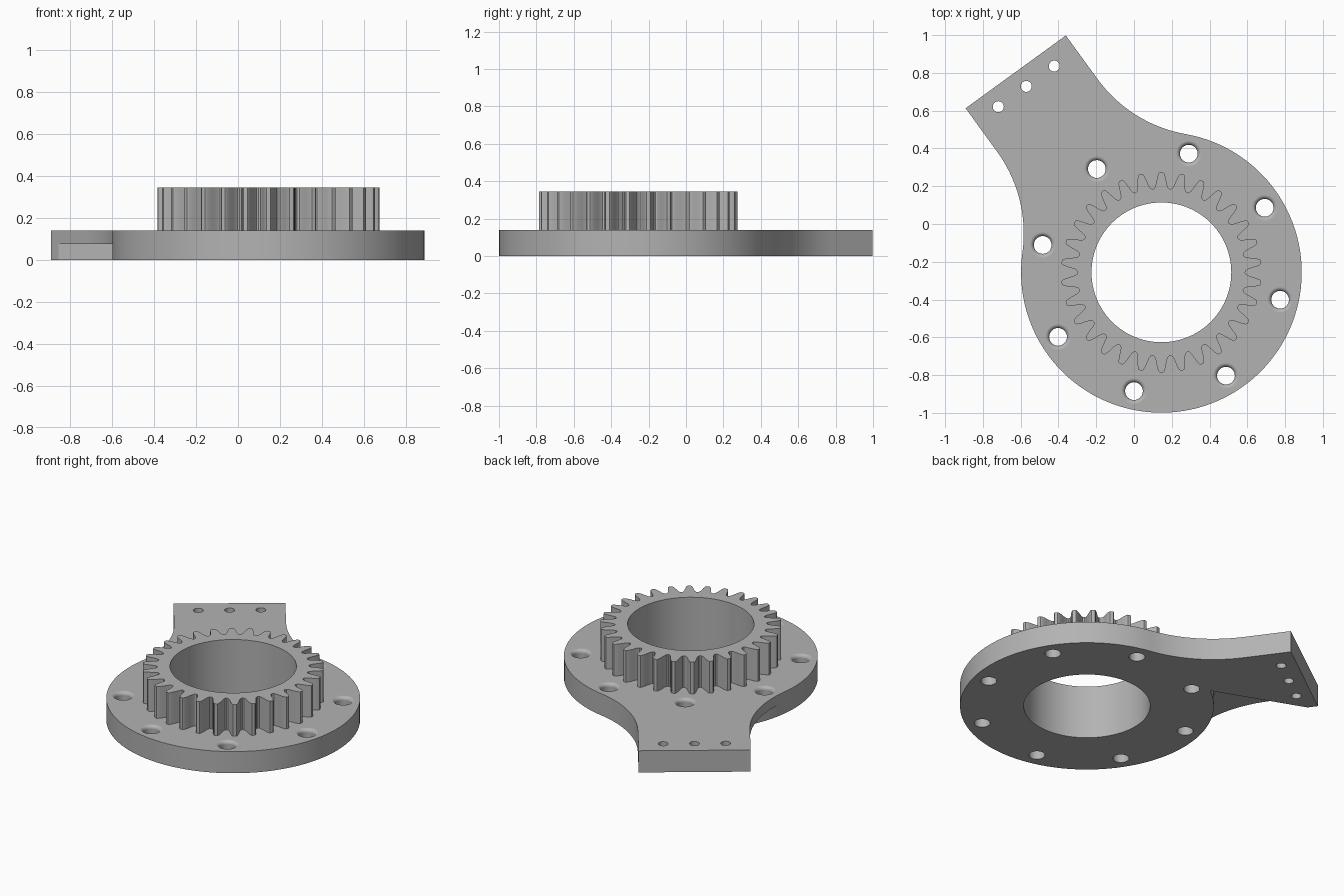
import bpy, bmesh
from math import sin, cos, radians, pi, tau
from mathutils import Vector

if "Cube" in bpy.data.objects:
    bpy.data.objects.remove(bpy.data.objects["Cube"], do_unlink=True)

CENTRE = Vector((0.145, -0.256))   # axis of the disc and gear
DISC_R, BORE_R = 0.743, 0.37
PLATE_H, TOP = 0.14, 0.345
ARM = radians(126)                 # direction of the arm
ARM_LEN, ARM_HALF = 1.312, 0.328
FILLET_R, BLEND = 0.736, radians(46)

grey = bpy.data.materials.new("plain grey")
grey.use_nodes = True
colour = (0.45, 0.45, 0.45, 1)
grey.diffuse_color = colour
grey.node_tree.nodes["Principled BSDF"].inputs["Base Color"].default_value = colour


def polar(r, a, origin=CENTRE):
    return origin + Vector((r * cos(a), r * sin(a)))


def arm_point(t, w):
    """Point t along the arm and w to its side."""
    return polar(t, ARM) + Vector((sin(ARM), -cos(ARM))) * w


def arc(r, a0, a1, n, origin=CENTRE):
    return [polar(r, a0 + (a1 - a0) * i / n, origin) for i in range(n + 1)]


def finish(name, bm):
    bmesh.ops.recalc_face_normals(bm, faces=bm.faces[:])
    mesh = bpy.data.meshes.new(name)
    bm.to_mesh(mesh)
    bm.free()
    mesh.materials.append(grey)
    obj = bpy.data.objects.new(name, mesh)
    bpy.context.collection.objects.link(obj)
    return obj


def prism(name, points, z0, z1):
    bm = bmesh.new()
    face = bm.faces.new([bm.verts.new((p.x, p.y, z0)) for p in points])
    top = bmesh.ops.extrude_face_region(bm, geom=[face])["geom"]
    bmesh.ops.translate(bm, vec=(0, 0, z1 - z0),
                        verts=[v for v in top if isinstance(v, bmesh.types.BMVert)])
    return finish(name, bm)


def lathe(name, origin, profile, n=32):
    """Closed solid turned from (radius, height) pairs."""
    bm = bmesh.new()
    rings = [[bm.verts.new((*polar(r, tau * i / n, origin), z)) for i in range(n)]
             for r, z in profile]
    for low, high in zip(rings, rings[1:]):
        for i in range(n):
            j = (i + 1) % n
            bm.faces.new((low[i], low[j], high[j], high[i]))
    bm.faces.new(rings[0])
    bm.faces.new(rings[-1])
    return finish(name, bm)


def combine(body, other, operation):
    mod = body.modifiers.new("combine", "BOOLEAN")
    mod.operation, mod.solver, mod.object = operation, "EXACT", other
    bpy.context.view_layer.objects.active = body
    bpy.ops.object.modifier_apply(modifier=mod.name)
    bpy.data.objects.remove(other, do_unlink=True)


# Plate: disc blended into the arm by two concave fillets
outline = arc(DISC_R, ARM + BLEND, ARM - BLEND + tau, 90)
side_t = (DISC_R + FILLET_R) * cos(BLEND)
right = arc(FILLET_R, ARM - BLEND + pi, ARM + pi / 2, 18,
            arm_point(side_t, ARM_HALF + FILLET_R))
left = arc(FILLET_R, ARM - pi / 2, ARM + BLEND - pi, 18,
           arm_point(side_t, -ARM_HALF - FILLET_R))
outline += right[1:] + [arm_point(ARM_LEN, ARM_HALF), arm_point(ARM_LEN, -ARM_HALF)]
outline += left[:-1]
body = prism("geared_flange", outline, 0, PLATE_H)

# Gear ring: (offset in pitches, radius) for one tooth, repeated round
TEETH = 30
tooth = [(-0.5, 0.443), (-0.40, 0.447), (-0.33, 0.458), (-0.27, 0.478), (-0.21, 0.503),
         (-0.14, 0.524), (-0.09, 0.53), (0, 0.531)]
tooth += [(-a, r) for a, r in tooth[-2:0:-1]]
gear = [polar(r, pi / 2 + tau * (k + a) / TEETH) for k in range(TEETH) for a, r in tooth]
combine(body, prism("gear", gear, PLATE_H / 2, TOP), "UNION")

# Central bore
combine(body, lathe("bore", CENTRE, [(BORE_R, -0.1), (BORE_R, 0.5)], 96), "DIFFERENCE")

# Eight bolt holes with rounded upper rims
HOLE_R, RIM = 0.047, 0.022
rim = [(HOLE_R + RIM * (1 - cos(a)), PLATE_H - RIM + RIM * sin(a))
       for a in (pi / 2 * i / 6 for i in range(6))]
profile = [(HOLE_R, -0.1)] + rim + [(HOLE_R + RIM, PLATE_H), (HOLE_R + RIM, 0.2)]
for k in range(8):
    spot = polar(0.645, radians(32 + 45 * k))
    combine(body, lathe("bolt_hole", spot, profile), "DIFFERENCE")

# Three small holes across the arm tip
for k in (-1, 0, 1):
    spot = arm_point(1.217, 0.183 * k)
    combine(body, lathe("arm_hole", spot, [(0.029, -0.1), (0.029, 0.3)]), "DIFFERENCE")

# Wedge relief under one side of the arm, following the disc edge
start, edge = polar(DISC_R, ARM), Vector((-0.85, 0.56))
wedge = arc(DISC_R, ARM + radians(45), ARM, 24)
wedge += [start + (edge - start) * 1.5, Vector((-1.3, -0.1))]
combine(body, prism("relief", wedge, -0.1, 0.075), "DIFFERENCE")

# Smooth curved walls while keeping flat faces flat
bpy.ops.object.select_all(action="DESELECT")
body.select_set(True)
bpy.context.view_layer.objects.active = body
bpy.ops.object.shade_smooth_by_angle(angle=radians(30))
weighted = body.modifiers.new("flat_faces", "WEIGHTED_NORMAL")
weighted.keep_sharp = True
weighted.weight = 100
